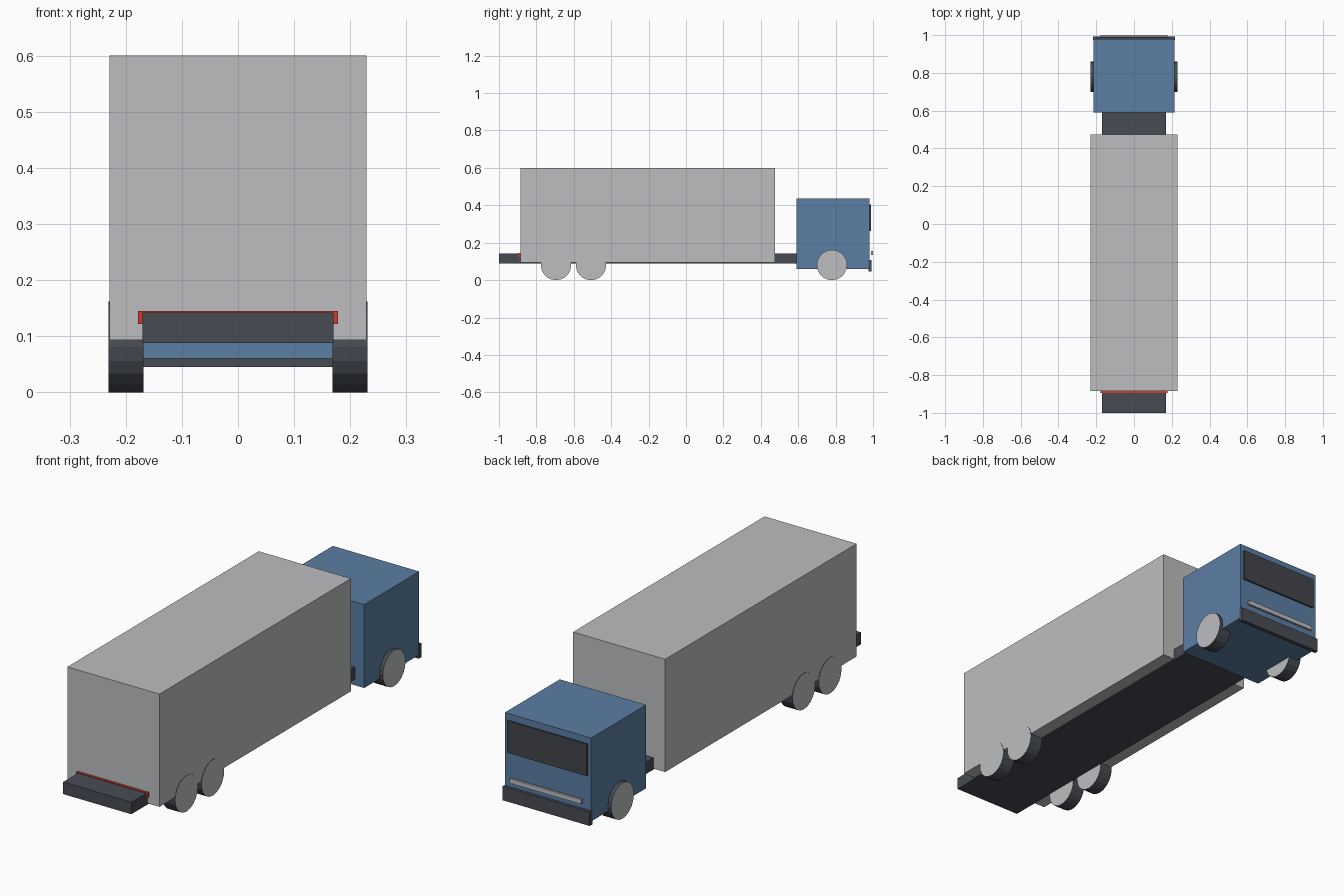
import bpy, bmesh, math
from mathutils import Matrix

if "Cube" in bpy.data.objects:
    bpy.data.objects.remove(bpy.data.objects["Cube"])


def material(name, rgb):
    m = bpy.data.materials.new(name)
    m.diffuse_color = (*rgb, 1)
    m.use_nodes = True
    m.node_tree.nodes["Principled BSDF"].inputs["Base Color"].default_value = m.diffuse_color
    return m


GREY = material("light grey", (0.51, 0.515, 0.525))
BLUE = material("cab blue", (0.105, 0.21, 0.37))
DARK = material("dark grey", (0.064, 0.072, 0.088))
GLASS = material("dark glass", (0.055, 0.060, 0.068))
RED = material("red", (0.60, 0.047, 0.028))


def finish(name, bm, mats):
    me = bpy.data.meshes.new(name)
    bm.to_mesh(me)
    bm.free()
    for m in mats:
        me.materials.append(m)
    ob = bpy.data.objects.new(name, me)
    bpy.context.collection.objects.link(ob)
    return ob


def box(name, half_x, y, z, mat):
    """Box centred on x = 0, spanning the y and z ranges."""
    bm = bmesh.new()
    size = (2 * half_x, y[1] - y[0], z[1] - z[0])
    mid = (0, sum(y) / 2, sum(z) / 2)
    bmesh.ops.create_cube(bm, size=1, matrix=Matrix.Translation(mid) @ Matrix.Diagonal((*size, 1)))
    return finish(name, bm, [mat])


def wheel(name, side, y, r=0.081, inner=0.168, outer=0.2305):
    """Dark tread with light grey discs on both sides."""
    bm = bmesh.new()
    place = Matrix.Translation((side * (inner + outer) / 2, y, r)) @ Matrix.Rotation(math.pi / 2, 4, 'Y')
    bmesh.ops.create_cone(bm, cap_ends=True, segments=20, radius1=r, radius2=r,
                          depth=outer - inner, matrix=place)
    bm.normal_update()
    for f in bm.faces:
        f.material_index = 1 if abs(f.normal.x) > 0.9 else 0
    return finish(name, bm, [DARK, GREY])


# Chassis and cargo box
box("chassis", 0.17, (-1.0, 0.90), (0.088, 0.142), DARK)
box("cargo_box", 0.229, (-0.885, 0.475), (0.093, 0.60), GREY)
box("tail_light_bar", 0.178, (-0.895, -0.884), (0.122, 0.145), RED)

# Cab with windscreen, grille strip and bumper
box("cab", 0.2145, (0.59, 0.98), (0.06, 0.435), BLUE)
box("windscreen", 0.198, (0.979, 0.988), (0.262, 0.405), GLASS)
box("grille_strip", 0.178, (0.990, 1.0), (0.135, 0.155), GREY)
box("bumper", 0.2165, (0.975, 0.993), (0.045, 0.108), DARK)

# Wheels, mirrored left and right
for side, label in ((1, "right"), (-1, "left")):
    for axle, y in (("rear", -0.695), ("middle", -0.508), ("cab", 0.78)):
        wheel(f"{axle}_wheel_{label}", side, y)
